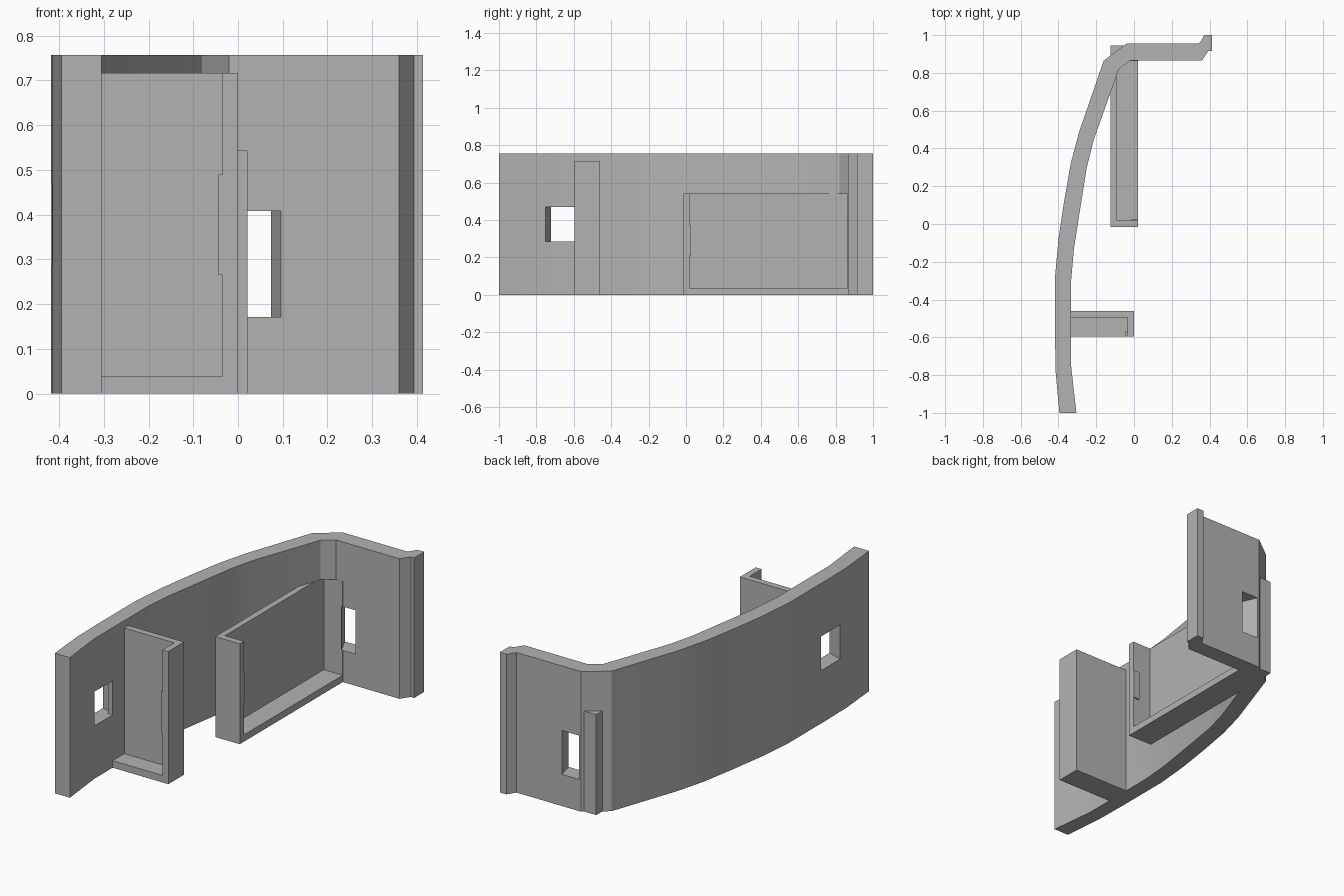
import bpy
import bmesh
from math import radians

if "Cube" in bpy.data.objects:
    bpy.data.objects.remove(bpy.data.objects["Cube"], do_unlink=True)

HEIGHT = 0.757

grey = bpy.data.materials.new("plain grey")
grey.use_nodes = True
colour = (0.45, 0.45, 0.45, 1)
grey.diffuse_color = colour
grey.node_tree.nodes["Principled BSDF"].inputs["Base Color"].default_value = colour


def prism(name, outline, z0, z1):
    """Extrude a plan outline from z0 up to z1."""
    bm = bmesh.new()
    face = bm.faces.new([bm.verts.new((x, y, z0)) for x, y in outline])
    top = bmesh.ops.extrude_face_region(bm, geom=[face])["geom"]
    bmesh.ops.translate(bm, vec=(0, 0, z1 - z0),
                        verts=[v for v in top if isinstance(v, bmesh.types.BMVert)])
    bmesh.ops.recalc_face_normals(bm, faces=bm.faces)
    mesh = bpy.data.meshes.new(name)
    bm.to_mesh(mesh)
    bm.free()
    mesh.materials.append(grey)
    obj = bpy.data.objects.new(name, mesh)
    bpy.context.collection.objects.link(obj)
    return obj


def box(name, x0, x1, y0, y1, z0, z1):
    return prism(name, [(x0, y0), (x1, y0), (x1, y1), (x0, y1)], z0, z1)


def cut(target, cutter):
    """Subtract the cutter from the target, then discard it."""
    cutter.hide_render = True
    mod = target.modifiers.new("cut", "BOOLEAN")
    mod.operation = "DIFFERENCE"
    mod.solver = "EXACT"
    mod.object = cutter
    bpy.context.view_layer.objects.active = target
    bpy.ops.object.modifier_apply(modifier=mod.name)
    bpy.data.objects.remove(cutter, do_unlink=True)


# Curved wall with a bent return and a hooked lip
outer = [(-0.395, -1), (-0.415, -0.78), (-0.418, -0.6), (-0.418, -0.28),
         (-0.40, -0.08), (-0.37, 0.12), (-0.335, 0.32), (-0.29, 0.49),
         (-0.16, 0.865), (-0.04, 0.955)]
lip = [(0.345, 0.955), (0.373, 1), (0.413, 1), (0.413, 0.915),
       (0.393, 0.915), (0.36, 0.865)]
inner = [(-0.02, 0.865), (-0.08, 0.82), (-0.215, 0.44), (-0.25, 0.3),
         (-0.285, 0.08), (-0.318, -0.13), (-0.333, -0.3), (-0.333, -0.75),
         (-0.305, -1)]
wall = prism("curved_wall", outer + lip + inner, 0, HEIGHT)

# Short bracket: open to the front and top
short = box("short_bracket", -0.36, 0, -0.595, -0.46, 0, 0.717)
cut(short, box("short_pocket", -0.333, -0.035, -0.7, -0.495, 0.038, 0.8))
box("short_bracket_catch", -0.044, -0.03, -0.595, -0.567, 0.265, 0.49)

# Long bracket: open to the side and top, running through the wall corner
long = box("long_bracket", -0.125, 0.021, -0.015, 0.945, 0, 0.543)
cut(long, box("long_pocket", -0.092, 0.1, 0.02, 0.864, 0.037, 0.6))
cut(wall, box("corner_relief", -0.092, 0.015, 0.3, 0.864, 0.037, 0.543))
box("long_bracket_catch", -0.013, 0.021, 0.01, 0.027, 0.21, 0.37)

# Slanted slot in the return, passing through the bracket end
slot = [(0.025, 0.84), (0.102, 0.84), (0.067, 0.98), (-0.042, 0.98)]
for part in (wall, long):
    cut(part, prism("return_slot", slot, 0.171, 0.408))

# Slanted slot in the curved wall
cut(wall, prism("wall_slot", [(-0.3, -0.762), (-0.3, -0.582),
                              (-0.45, -0.55), (-0.45, -0.709)], 0.285, 0.47))

# Smooth the gentle bend of the wall only
bpy.ops.object.select_all(action="DESELECT")
wall.select_set(True)
bpy.context.view_layer.objects.active = wall
bpy.ops.object.shade_smooth_by_angle(angle=radians(15))
